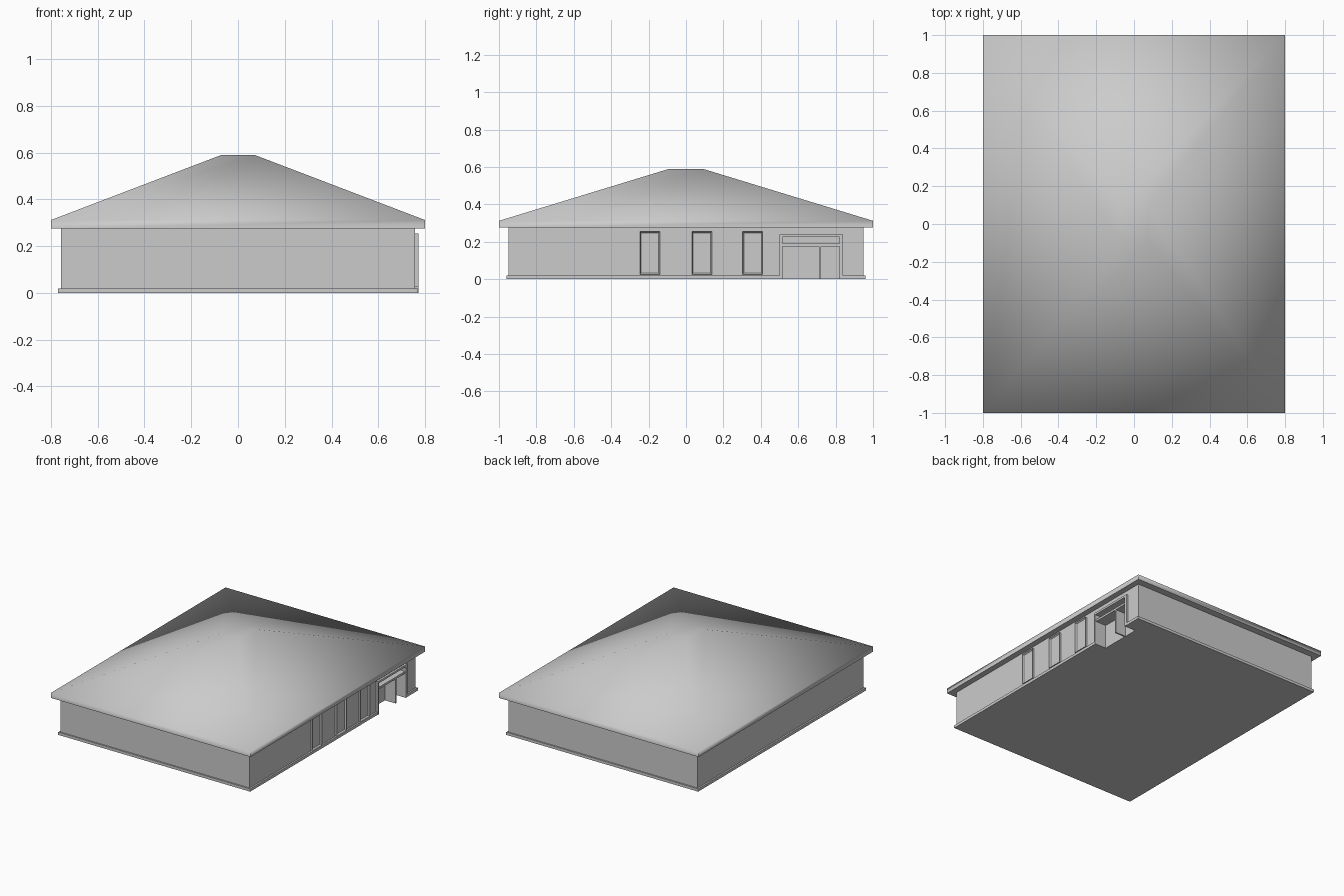
import bpy, bmesh, math

if "Cube" in bpy.data.objects:
    bpy.data.objects.remove(bpy.data.objects["Cube"])


def finish(bm, name):
    bmesh.ops.recalc_face_normals(bm, faces=bm.faces)
    mesh = bpy.data.meshes.new(name)
    bm.to_mesh(mesh)
    bm.free()
    ob = bpy.data.objects.new(name, mesh)
    bpy.context.collection.objects.link(ob)
    return ob


def prism(name, outline, z0, z1):
    bm = bmesh.new()
    face = bm.faces.new([bm.verts.new((x, y, z0)) for x, y in outline])
    ret = bmesh.ops.extrude_face_region(bm, geom=[face])
    verts = [g for g in ret["geom"] if isinstance(g, bmesh.types.BMVert)]
    bmesh.ops.translate(bm, verts=verts, vec=(0, 0, z1 - z0))
    return finish(bm, name)


def box(name, x0, x1, y0, y1, z0, z1):
    return prism(name, [(x0, y0), (x1, y0), (x1, y1), (x0, y1)], z0, z1)


BACK = 0.68             # depth of the entrance recess
N0, N1 = 0.515, 0.822   # sides of the entrance recess


def notched(x, y):
    return [(-x, -y), (x, -y), (x, N0), (BACK, N0), (BACK, N1),
            (x, N1), (x, y), (-x, y)]


# plinth and walls, both notched for the entrance
prism("plinth", notched(0.77, 0.96), 0, 0.02)
prism("walls", notched(0.758, 0.95), 0.02, 0.275)

# entrance: header, transom bar, divider and raised surround
box("entrance_header", BACK, 0.758, N0, N1, 0.225, 0.275)
box("transom_bar", BACK, 0.765, N0, N1, 0.175, 0.19)
box("door_divider", BACK, 0.765, 0.711, 0.722, 0, 0.175)
box("surround_left", 0.75, 0.772, 0.50, N0, 0, 0.24)
box("surround_right", 0.75, 0.772, N1, 0.84, 0, 0.24)
box("surround_top", 0.75, 0.772, N0, N1, 0.225, 0.24)

# windows: raised frame with a sunk pane
W, T = 0.108, 0.01
for i, y in enumerate((-0.193, 0.085, 0.356)):
    a, b = y - W / 2, y + W / 2
    bm = bmesh.new()
    x = 0.771
    f = bm.faces.new([bm.verts.new(p) for p in
                      ((x, a, 0.025), (x, b, 0.025), (x, b, 0.255), (x, a, 0.255))])
    ret = bmesh.ops.extrude_face_region(bm, geom=[f])
    bmesh.ops.translate(bm, vec=(-0.013, 0, 0),
                        verts=[g for g in ret["geom"] if isinstance(g, bmesh.types.BMVert)])
    front = max(bm.faces, key=lambda q: q.calc_center_median().x)
    bmesh.ops.recalc_face_normals(bm, faces=bm.faces)
    bmesh.ops.inset_region(bm, faces=[front], thickness=T)
    bmesh.ops.translate(bm, verts=front.verts, vec=(-0.01, 0, 0))
    finish(bm, f"window_{i + 1}")

# hipped roof: stacked rectangular rings with a small flat top
bm = bmesh.new()
rings = []
for hx, hy, z in ((0.8, 1.0, 0.275), (0.8, 1.0, 0.312), (0.072, 0.09, 0.59)):
    rings.append([bm.verts.new((sx * hx, sy * hy, z))
                  for sx, sy in ((-1, -1), (1, -1), (1, 1), (-1, 1))])
for lo, hi in zip(rings, rings[1:]):
    for i in range(4):
        j = (i + 1) % 4
        bm.faces.new((lo[i], lo[j], hi[j], hi[i]))
bm.faces.new(rings[0])
bm.faces.new(rings[-1])
roof = finish(bm, "roof")
bpy.context.view_layer.objects.active = roof
roof.select_set(True)
bpy.ops.object.shade_smooth_by_angle(angle=math.radians(80))
